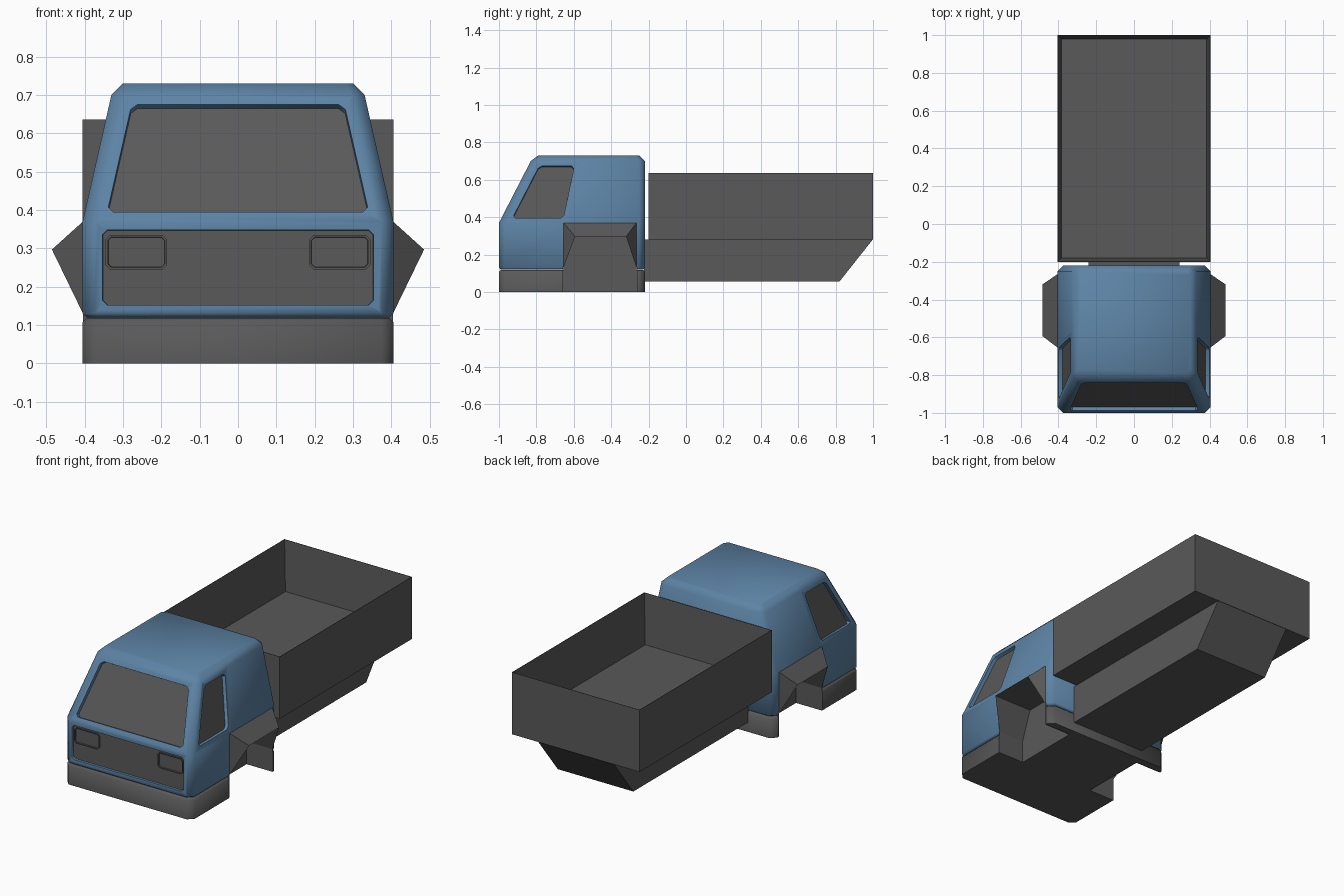
import bpy, bmesh
from mathutils import Vector

if "Cube" in bpy.data.objects:
    bpy.data.objects.remove(bpy.data.objects["Cube"])


def material(name, rgb):
    m = bpy.data.materials.new(name)
    m.diffuse_color = (*rgb, 1)
    m.use_nodes = True
    m.node_tree.nodes["Principled BSDF"].inputs["Base Color"].default_value = m.diffuse_color
    return m


BLUE = material("blue_paint", (0.11, 0.23, 0.38))
GREY = material("dark_grey", (0.1, 0.1, 0.1))


def finish(name, bm, mats, recalc=True):
    if recalc:
        bmesh.ops.recalc_face_normals(bm, faces=bm.faces)
    me = bpy.data.meshes.new(name)
    bm.to_mesh(me)
    bm.free()
    for m in mats:
        me.materials.append(m)
    ob = bpy.data.objects.new(name, me)
    bpy.context.collection.objects.link(ob)
    return ob


def loft(levels):
    """Stack of chamfered rectangles: (z, half width, front y, back y, chamfer)."""
    bm = bmesh.new()
    rings = []
    for z, w, f, b, c in levels:
        pts = [(-w + c, f), (w - c, f), (w, f + c), (w, b - c),
               (w - c, b), (-w + c, b), (-w, b - c), (-w, f + c)]
        rings.append([bm.verts.new((x, y, z)) for x, y in pts])
    for r, s in zip(rings, rings[1:]):
        for i in range(8):
            j = (i + 1) % 8
            bm.faces.new((r[i], r[j], s[j], s[i]))
    bm.faces.new(rings[0])
    bm.faces.new(rings[-1])
    bmesh.ops.recalc_face_normals(bm, faces=bm.faces)
    return bm


def prism(profile, x0, x1):
    """Extrude a (y, z) profile along x."""
    bm = bmesh.new()
    a = [bm.verts.new((x0, y, z)) for y, z in profile]
    f = bm.faces.new(a)
    r = bmesh.ops.extrude_face_region(bm, geom=[f])
    bmesh.ops.translate(bm, vec=(x1 - x0, 0, 0),
                        verts=[v for v in r["geom"] if isinstance(v, bmesh.types.BMVert)])
    return bm


def panel(bm, face, margin, depth, corner):
    """Recess a grey panel into a face, with clipped corners."""
    bmesh.ops.inset_individual(bm, faces=[face], thickness=margin, use_even_offset=True)
    bmesh.ops.inset_individual(bm, faces=[face], thickness=0.001, depth=-depth,
                               use_even_offset=True)
    face.material_index = 1
    rim = set(face.edges)
    walls = [f for e in rim for f in e.link_faces if f is not face]
    posts = [e for v in face.verts for e in v.link_edges
             if e not in rim and sum(f in walls for f in e.link_faces) == 2]
    bmesh.ops.bevel(bm, geom=posts, offset=corner, segments=1, affect='EDGES')


def face_near(bm, p):
    return min(bm.faces, key=lambda f: (f.calc_center_median() - Vector(p)).length)


# cab shell with recessed windscreen, side windows and front panel
bm = loft([(0.12, 0.395, -0.99, -0.23, 0.03), (0.13, 0.405, -1, -0.22, 0.03),
           (0.37, 0.405, -1, -0.22, 0.03), (0.70, 0.33, -0.83, -0.22, 0.03),
           (0.73, 0.30, -0.79, -0.25, 0.02)])
for s in (-1, 1):
    f = face_near(bm, (s * 0.37, -0.57, 0.535))
    bmesh.ops.bisect_plane(bm, geom=[f] + list(f.edges) + list(f.verts),
                           plane_co=(0, -0.635, 0.37), plane_no=(0, 0.33, -0.07))
    panel(bm, face_near(bm, (s * 0.37, -0.74, 0.535)), 0.026, 0.02, 0.015)
panel(bm, face_near(bm, (0, -0.915, 0.535)), 0.028, 0.02, 0.015)
panel(bm, face_near(bm, (0, -1, 0.25)), 0.022, 0.012, 0.012)
cab = finish("cab", bm, [BLUE, GREY], recalc=False)

# lower skirt and bumper
skirt = finish("bumper_skirt", loft([(0, 0.405, -1, -0.22, 0.03),
                                     (0.108, 0.405, -1, -0.22, 0.03),
                                     (0.118, 0.395, -0.99, -0.23, 0.03)]), [GREY])

# wheel wells cut out of cab and skirt
well = [(-0.658, -0.05), (-0.658, 0.13), (-0.597, 0.3), (-0.317, 0.3),
        (-0.262, 0.13), (-0.262, -0.05)]
for s in (-1, 1):
    cutter = finish("well_cutter", prism(well, s * 0.237, s * 0.6), [])
    cutter.hide_render = True
    for ob in (cab, skirt):
        bpy.context.view_layer.objects.active = ob
        mod = ob.modifiers.new("well", 'BOOLEAN')
        mod.operation = 'DIFFERENCE'
        mod.solver = 'EXACT'
        mod.object = cutter
        bpy.ops.object.modifier_apply(modifier=mod.name)
    bpy.data.objects.remove(cutter)

# flared wheel arches with their liners
for s, side in ((-1, "left"), (1, "right")):
    bm = bmesh.new()

    def v(x, y, z):
        return bm.verts.new((s * x, y, z))

    lip_f, lip_b = v(0.485, -0.593, 0.297), v(0.485, -0.32, 0.297)
    in_f, in_b = v(0.24, -0.593, 0.297), v(0.24, -0.32, 0.297)
    top_f, top_b = v(0.404, -0.655, 0.37), v(0.404, -0.265, 0.37)
    bm.faces.new((top_f, top_b, lip_b, lip_f))
    bm.faces.new((lip_f, lip_b, in_b, in_f))
    floor = []
    for y, top, lip, inner in ((-0.655, top_f, lip_f, in_f), (-0.265, top_b, lip_b, in_b)):
        mid, mid_in = v(0.404, y, 0.13), v(0.24, y, 0.13)
        low, low_in = v(0.404, y, 0), v(0.24, y, 0)
        bm.faces.new((mid, top, lip))
        bm.faces.new((mid, lip, inner, mid_in))
        bm.faces.new((mid, mid_in, low_in, low))
        floor.append((mid_in, low_in))
    bm.faces.new((in_f, in_b, floor[1][0], floor[1][1], floor[0][1], floor[0][0]))
    finish("wheel_arch_" + side, bm, [GREY])

# headlights: raised rims with a sunken lens
for s, side in ((-1, "left"), (1, "right")):
    bm = bmesh.new()
    bmesh.ops.create_cube(bm, size=1)
    bmesh.ops.scale(bm, vec=(0.16, 0.012, 0.09), verts=bm.verts)
    bmesh.ops.translate(bm, vec=(s * 0.265, -0.988, 0.29), verts=bm.verts)
    bmesh.ops.bevel(bm, geom=[e for e in bm.edges
                              if abs(e.verts[0].co.y - e.verts[1].co.y) > 0.005],
                    offset=0.012, segments=1, affect='EDGES')
    front = min(bm.faces, key=lambda f: f.calc_center_median().y)
    bmesh.ops.inset_individual(bm, faces=[front], thickness=0.006)
    bmesh.ops.inset_individual(bm, faces=[front], thickness=0.002, depth=-0.008)
    finish("headlight_" + side, bm, [GREY])

# chassis beam with sloped tail
finish("chassis", prism([(-0.225, 0.055), (0.82, 0.055), (0.998, 0.28), (-0.225, 0.28)],
                        -0.24, 0.24), [GREY])

# open load bed with walls thinning to the rim
bm = bmesh.new()
bmesh.ops.create_cube(bm, size=1)
bmesh.ops.scale(bm, vec=(0.81, 1.2, 0.356), verts=bm.verts)
bmesh.ops.translate(bm, vec=(0, 0.4, 0.458), verts=bm.verts)
top = max(bm.faces, key=lambda f: f.calc_center_median().z)
bmesh.ops.inset_individual(bm, faces=[top], thickness=0.002, use_even_offset=True)
bmesh.ops.inset_individual(bm, faces=[top], thickness=0.018, depth=-0.288,
                           use_even_offset=True)
finish("load_bed", bm, [GREY])

# smooth the rounded cab and skirt, keep recess edges crisp
for ob in (cab, skirt):
    bpy.ops.object.select_all(action='DESELECT')
    ob.select_set(True)
    bpy.context.view_layer.objects.active = ob
    bpy.ops.object.shade_smooth_by_angle(angle=0.87)
